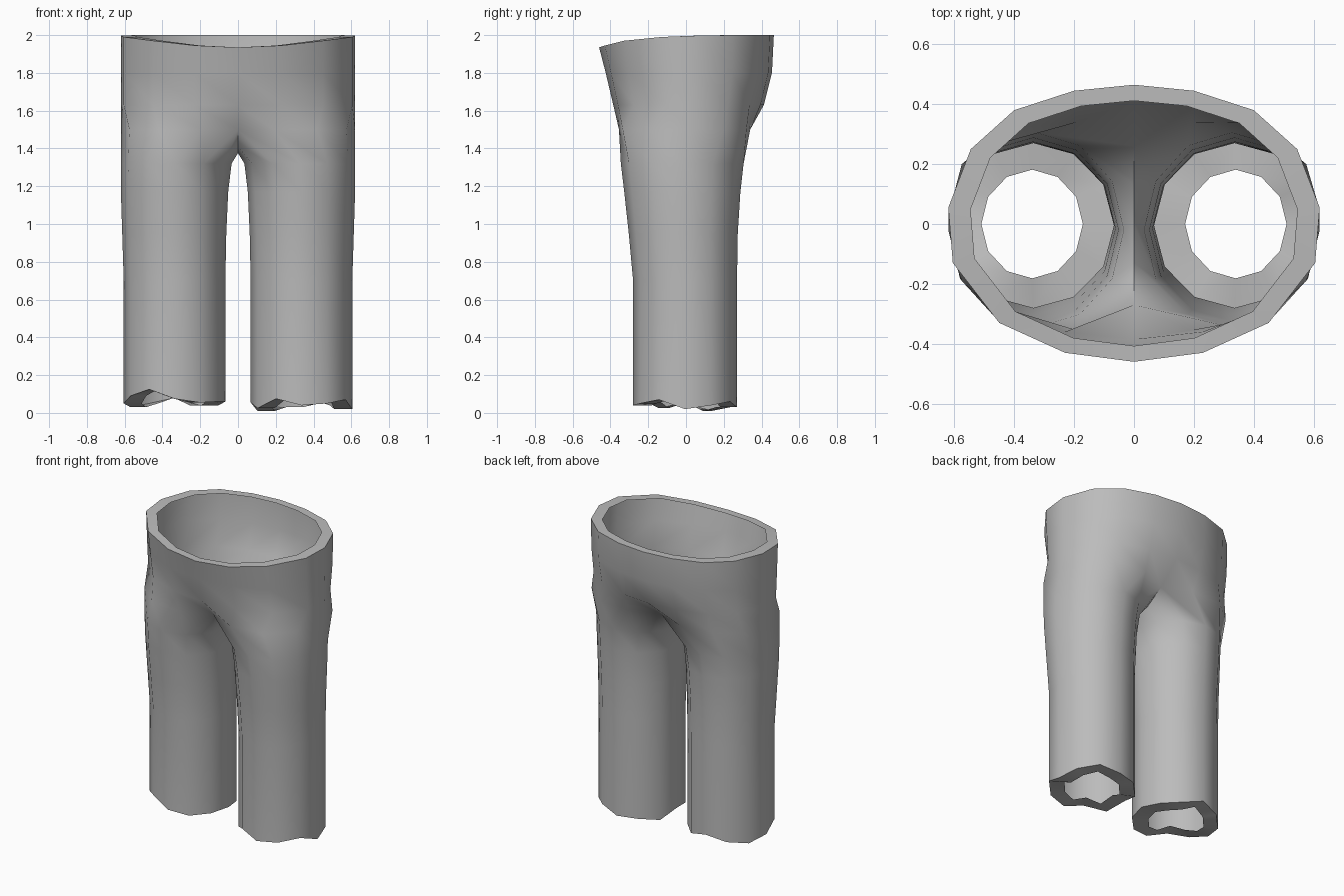
import bpy, bmesh, math

if "Cube" in bpy.data.objects:
    bpy.data.objects.remove(bpy.data.objects["Cube"])

grey = bpy.data.materials.new("cloth grey")
grey.diffuse_color = (0.5, 0.5, 0.5, 1)
grey.use_nodes = True
grey.node_tree.nodes["Principled BSDF"].inputs["Base Color"].default_value = grey.diffuse_color

# Right half of the waist outline, front centre round to back centre
WAIST = [(0, -.46, 1.935), (.23, -.43, 1.945), (.45, -.33, 1.97), (.605, -.13, 1.99),
         (.62, .055, 1.997), (.545, .25, 2), (.4, .38, 2), (.2, .445, 2), (0, .465, 2)]
# Outline where the torso splits into legs
SPLIT = [(0, -.27, 1.5), (.19, -.355, 1.5), (.42, -.335, 1.5), (.575, -.19, 1.5),
         (.62, .03, 1.5), (.575, .2, 1.5), (.43, .32, 1.5), (.19, .34, 1.5), (0, .26, 1.49)]
# Crotch arch, back to front
ARCH = [(0, .13, 1.41), (0, 0, 1.375), (0, -.13, 1.41)]
# Leg rings: height, inner x, outer x, front y, back y
LEG = [(1.32, .034, .62, -.345, .305), (1.17, .052, .62, -.327, .288),
       (.95, .062, .613, -.303, .274), (.7, .067, .605, -.28, .27), (0, .067, .605, -.28, .27)]
# Ragged hem heights for the right and left leg
HEM = {1: [.075, .04, .05, .07, .02, .04, .06, .03, .03, .01, .055, .025],
       -1: [.055, .075, .125, .09, .05, .03, .05, .08, .04, .04, .06, .06]}


def leg_ring(z, x0, x1, y0, y1):
    cx, cy, rx, ry = (x0 + x1) / 2, (y0 + y1) / 2, (x1 - x0) / 2, (y1 - y0) / 2
    angles = [math.radians(30 * (i - 4)) for i in range(12)]
    return [(cx + rx * math.cos(a), cy + ry * math.sin(a), z) for a in angles]


def torso_ring(z, front, back):
    return [(x, y * (front / .46 if y < 0 else back / .465), z) for x, y, _ in WAIST]


def build_half(bm, side):
    def ring(points):
        return [bm.verts.new((side * x, y, z)) for x, y, z in points]

    def strip(upper, lower, closed):
        n = len(upper)
        for i in range(n if closed else n - 1):
            j = (i + 1) % n
            quad = [upper[i], lower[i], lower[j], upper[j]]
            bm.faces.new(quad if side > 0 else quad[::-1])

    # Waist rim and torso
    rim = [(x * .88, y * .885, z) for x, y, z in WAIST]
    torso = [ring(p) for p in (rim, WAIST, torso_ring(1.8, .425, .455),
                               torso_ring(1.63, .385, .412), SPLIT)]
    for a, b in zip(torso, torso[1:]):
        strip(a, b, False)
    # Leg tube, closed on the inside by the crotch arch
    legs = [torso[-1] + ring(ARCH)]
    for row in LEG[:-1]:
        legs.append(ring(leg_ring(*row)))
    hem = [(x, y, z) for (x, y, _), z in zip(leg_ring(*LEG[-1]), HEM[side])]
    legs.append(ring(hem))
    # Turned-in hem
    legs.append(ring([(.34 + (x - .336) * .63, (y + .005) * .66, z) for x, y, z in hem]))
    for a, b in zip(legs, legs[1:]):
        strip(a, b, True)


bm = bmesh.new()
for side in (1, -1):
    build_half(bm, side)
bmesh.ops.remove_doubles(bm, verts=bm.verts, dist=.0005)
mesh = bpy.data.meshes.new("trousers")
bm.to_mesh(mesh)
bm.free()
mesh.materials.append(grey)
trousers = bpy.data.objects.new("trousers", mesh)
bpy.context.collection.objects.link(trousers)
bpy.context.view_layer.objects.active = trousers
trousers.select_set(True)
bpy.ops.object.shade_smooth_by_angle(angle=math.radians(50))
